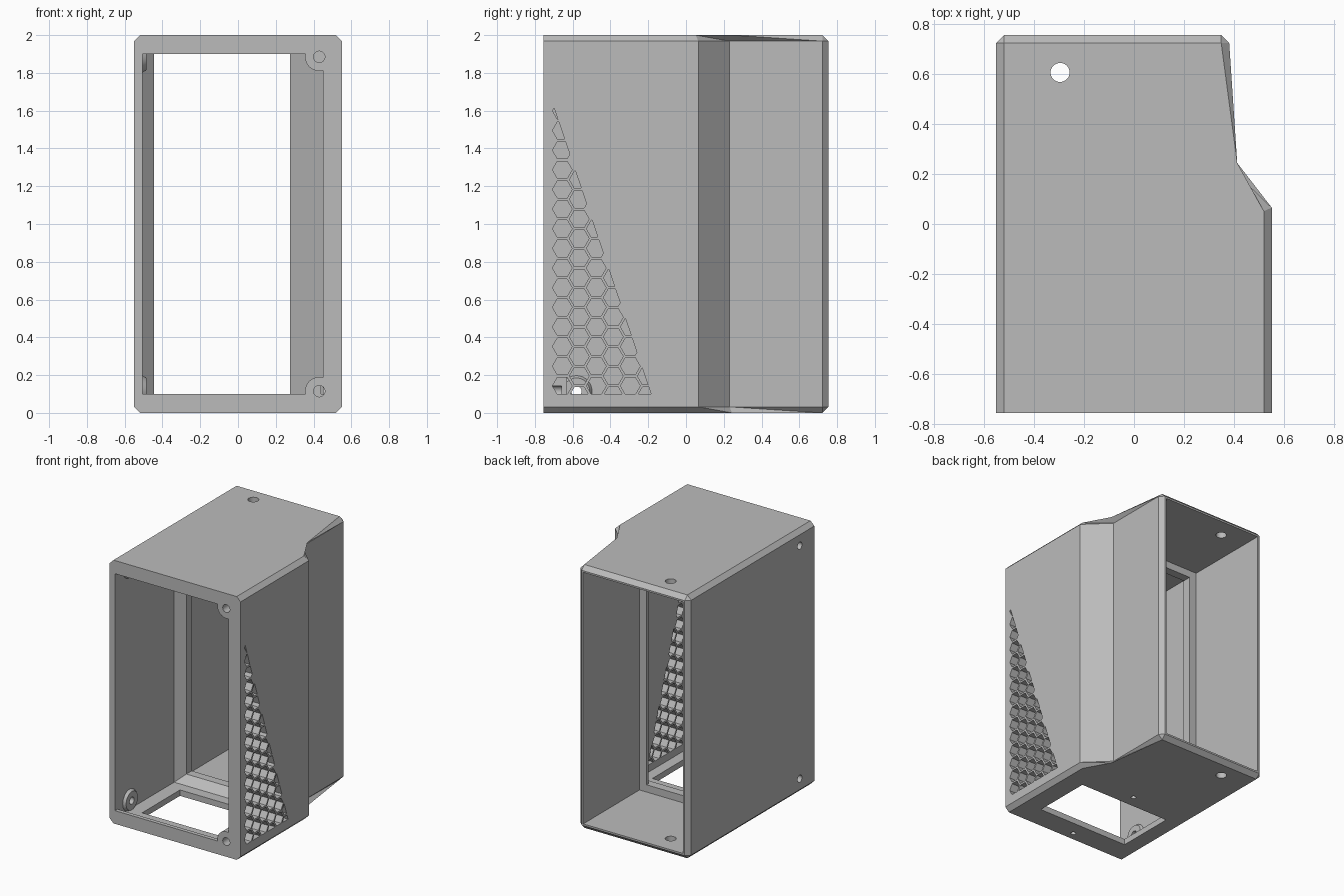
import bpy, bmesh, math
from mathutils import Vector, Matrix

cube = bpy.data.objects.get("Cube")
if cube:
    bpy.data.objects.remove(cube, do_unlink=True)

H = 2.0        # height
FRONT = -0.755
BACK = 0.755

grey = bpy.data.materials.new("plastic_grey")
grey.use_nodes = True
colour = (0.5, 0.5, 0.5, 1)
grey.diffuse_color = colour
grey.node_tree.nodes["Principled BSDF"].inputs["Base Color"].default_value = colour


def finish(name, bm):
    bmesh.ops.recalc_face_normals(bm, faces=bm.faces)
    mesh = bpy.data.meshes.new(name)
    bm.to_mesh(mesh)
    bm.free()
    mesh.materials.append(grey)
    obj = bpy.data.objects.new(name, mesh)
    bpy.context.collection.objects.link(obj)
    return obj


def add_loft(bm, loops):
    """Skin a row of equal-length point loops and cap both ends."""
    rows = [[bm.verts.new(p) for p in loop] for loop in loops]
    n = len(rows[0])
    for a, b in zip(rows, rows[1:]):
        for i in range(n):
            j = (i + 1) % n
            bm.faces.new((a[i], a[j], b[j], b[i]))
    bm.faces.new(rows[0])
    bm.faces.new(rows[-1])


def rect(y, x0, x1, z0):
    """Upright rectangle, symmetric about half height."""
    return [(x0, y, z0), (x1, y, z0), (x1, y, H - z0), (x0, y, H - z0)]


def add_rod(bm, start, end, r1, r2=None):
    start, end = Vector(start), Vector(end)
    axis = end - start
    turn = axis.to_track_quat('Z', 'Y').to_matrix().to_4x4()
    bmesh.ops.create_cone(bm, cap_ends=True, segments=32, radius1=r1,
                          radius2=r1 if r2 is None else r2, depth=axis.length,
                          matrix=Matrix.Translation((start + end) / 2) @ turn)


def combine(target, bm, operation):
    """Apply a boolean with a temporary tool, then remove the tool."""
    tool = finish("tool", bm)
    tool.hide_render = True
    mod = target.modifiers.new("cut", 'BOOLEAN')
    mod.operation, mod.solver, mod.object = operation, 'EXACT', tool
    bpy.ops.object.select_all(action='DESELECT')
    bpy.context.view_layer.objects.active = target
    target.select_set(True)
    bpy.ops.object.modifier_apply(modifier=mod.name)
    bpy.data.objects.remove(tool, do_unlink=True)


# Outer body: stepped footprint, chamfered everywhere but the front rim
plan = [(-0.55, FRONT), (0.55, FRONT), (0.55, 0.065), (0.38, 0.23),
        (0.38, BACK), (-0.55, BACK)]
bm = bmesh.new()
add_loft(bm, [[(x, y, z) for x, y in plan] for z in (0, H)])
edges = []
for e in bm.edges:
    a, b = (v.co for v in e.verts)
    upright = abs(a.z - b.z) > 0.1
    if upright and min(a.y, b.y) > 0.7 or not upright and max(a.y, b.y) > FRONT + 0.01:
        edges.append(e)
bmesh.ops.bevel(bm, geom=edges, offset=0.032, segments=1, affect='EDGES')
body = finish("enclosure_shell", bm)

# Front chamber, funnelling into the middle frame
bm = bmesh.new()
add_loft(bm, [rect(-0.725, -0.505, 0.45, 0.045), rect(-0.12, -0.505, 0.45, 0.045),
              rect(-0.045, -0.505, 0.375, 0.045), rect(0.015, -0.445, 0.315, 0.1),
              rect(0.055, -0.445, 0.275, 0.1), rect(0.12, -0.445, 0.275, 0.1)])
combine(body, bm, 'DIFFERENCE')

# Front mouth and rear chamber
for y0, y1, x1, z0 in [(-0.8, -0.7, 0.45, 0.1), (0.08, 0.8, 0.335, 0.045)]:
    bm = bmesh.new()
    add_loft(bm, [rect(y, -0.505, x1, z0) for y in (y0, y1)])
    combine(body, bm, 'DIFFERENCE')

# Screw bosses: two behind the front rim, two on the side wall
for z in (0.115, H - 0.115):
    bm = bmesh.new()
    add_rod(bm, (0.43, FRONT, z), (0.43, -0.63, z), 0.075)
    combine(body, bm, 'UNION')
    bm = bmesh.new()
    add_rod(bm, (-0.525, -0.58, z), (-0.485, -0.58, z), 0.095, 0.07)
    combine(body, bm, 'UNION')

# Screw and cable holes
bm = bmesh.new()
for z in (0.115, H - 0.115):
    add_rod(bm, (0.43, -0.8, z), (0.43, -0.66, z), 0.03)
    add_rod(bm, (-0.6, -0.58, z), (-0.45, -0.58, z), 0.027)
for y in (-0.03, -0.69):
    add_rod(bm, (-0.02, y, -0.1), (-0.02, y, 0.15), 0.018)
add_rod(bm, (-0.295, 0.605, -0.1), (-0.295, 0.605, H + 0.1), 0.038)
combine(body, bm, 'DIFFERENCE')

# Window in the floor
bm = bmesh.new()
add_loft(bm, [[(-0.4, -0.58, z), (0.37, -0.58, z), (0.37, -0.125, z), (-0.4, -0.125, z)]
              for z in (-0.1, 0.08)])
combine(body, bm, 'DIFFERENCE')


def clip(poly, inside):
    """Keep the part of a polygon where inside(y, z) is positive."""
    out = []
    for p, q in zip(poly, poly[1:] + poly[:1]):
        a, b = inside(*p), inside(*q)
        if a > 0:
            out.append(p)
        if a * b < 0:
            t = a / (a - b)
            out.append((p[0] + t * (q[0] - p[0]), p[1] + t * (q[1] - p[1])))
    return out


def area(poly):
    return abs(sum(p[0] * q[1] - q[0] * p[1]
                   for p, q in zip(poly, poly[1:] + poly[:1]))) / 2


def below_slope(y, z):
    return -0.185 - (z - 0.1) * 0.339 - y


# Triangular honeycomb vent in the side wall
pitch = 0.104
bm = bmesh.new()
for col in range(6):
    for row in range(-1, 15):
        cy = -0.655 + col * pitch * math.sqrt(3) / 2
        cz = 0.143 + (row + 0.5 * (col % 2)) * pitch
        cell = [(cy + 0.052 * math.cos(k * math.pi / 3),
                 cz + 0.052 * math.sin(k * math.pi / 3)) for k in range(6)]
        cell = clip(cell, below_slope)
        cell = clip(cell, lambda y, z: z - 0.1)
        if len(cell) > 2 and area(cell) > 0.0004:
            add_loft(bm, [[(x, y, z) for y, z in cell] for x in (0.44, 0.6)])
combine(body, bm, 'DIFFERENCE')

bpy.ops.object.shade_smooth_by_angle(angle=math.radians(25))
